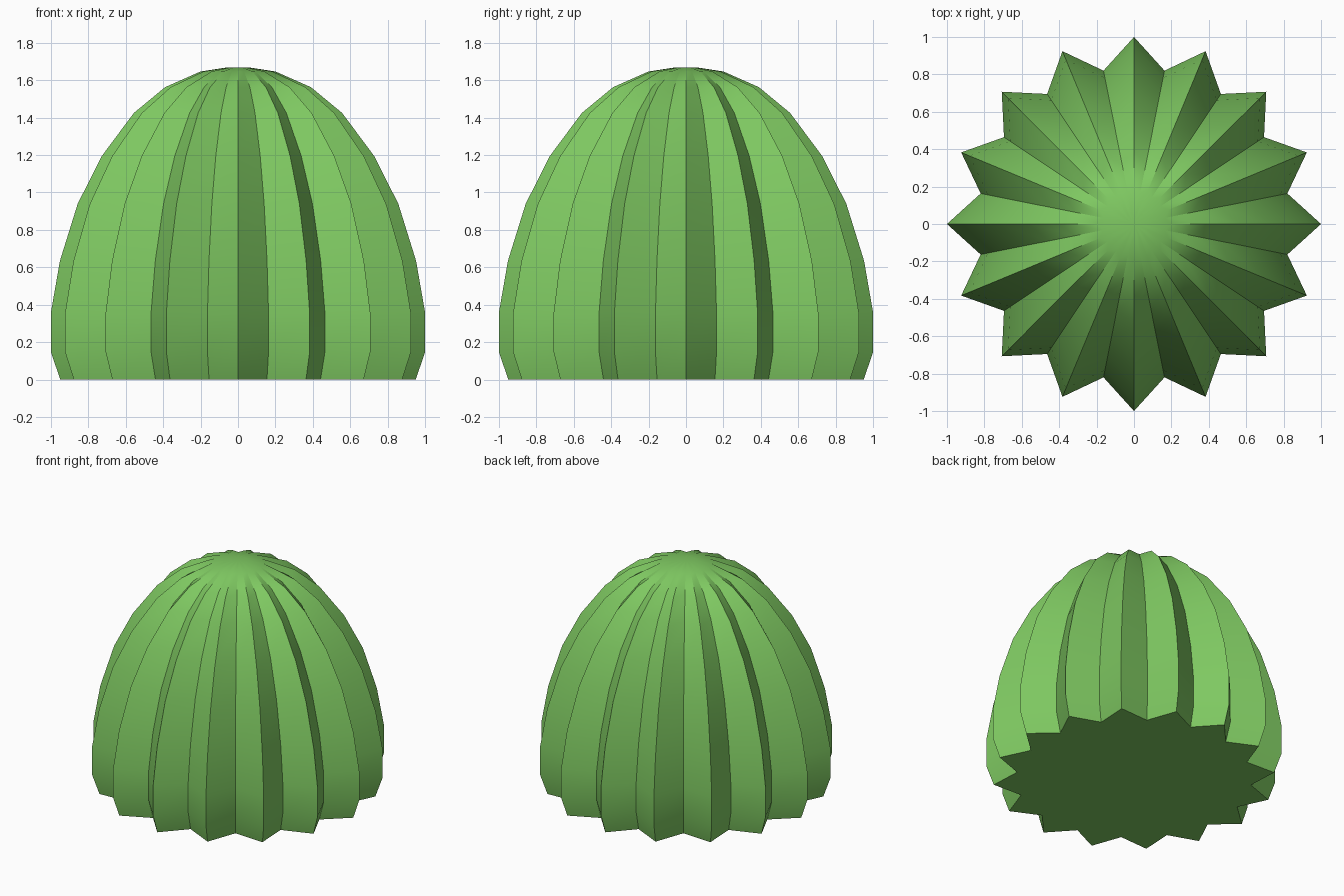
import bpy, bmesh, math

if "Cube" in bpy.data.objects:
    bpy.data.objects.remove(bpy.data.objects["Cube"])

RIBS = 16
VALLEY = 0.836  # groove radius relative to ridge radius
# Ridge profile: (radius, height) from the base up
PROFILE = [(0.95, 0.0), (1.0, 0.145), (1.0, 0.36), (0.952, 0.635), (0.857, 0.94),
           (0.728, 1.195), (0.557, 1.425), (0.39, 1.563), (0.2, 1.647), (0.07, 1.667)]

bm = bmesh.new()
n = RIBS * 2
rings = []
for r, z in PROFILE:
    ring = []
    for i in range(n):
        a = math.pi * i / RIBS
        rr = r * (VALLEY if i % 2 else 1.0)
        ring.append(bm.verts.new((rr * math.cos(a), rr * math.sin(a), z)))
    rings.append(ring)

# Ribbed side walls
for lo, hi in zip(rings, rings[1:]):
    for i in range(n):
        j = (i + 1) % n
        bm.faces.new((lo[i], lo[j], hi[j], hi[i]))

# Crown and flat base
apex = bm.verts.new((0, 0, 1.667))
for i in range(n):
    bm.faces.new((rings[-1][i], rings[-1][(i + 1) % n], apex))
bm.faces.new(list(reversed(rings[0])))
bmesh.ops.recalc_face_normals(bm, faces=bm.faces)

mesh = bpy.data.meshes.new("cactus_body")
bm.to_mesh(mesh)
bm.free()
body = bpy.data.objects.new("cactus_body", mesh)
bpy.context.collection.objects.link(body)

# Green skin
mat = bpy.data.materials.new("green")
mat.diffuse_color = (0.21, 0.58, 0.12, 1)
mat.use_nodes = True
mat.node_tree.nodes["Principled BSDF"].inputs["Base Color"].default_value = mat.diffuse_color
mesh.materials.append(mat)

bpy.context.view_layer.objects.active = body
body.select_set(True)
bpy.ops.object.shade_smooth_by_angle(angle=math.radians(30))
